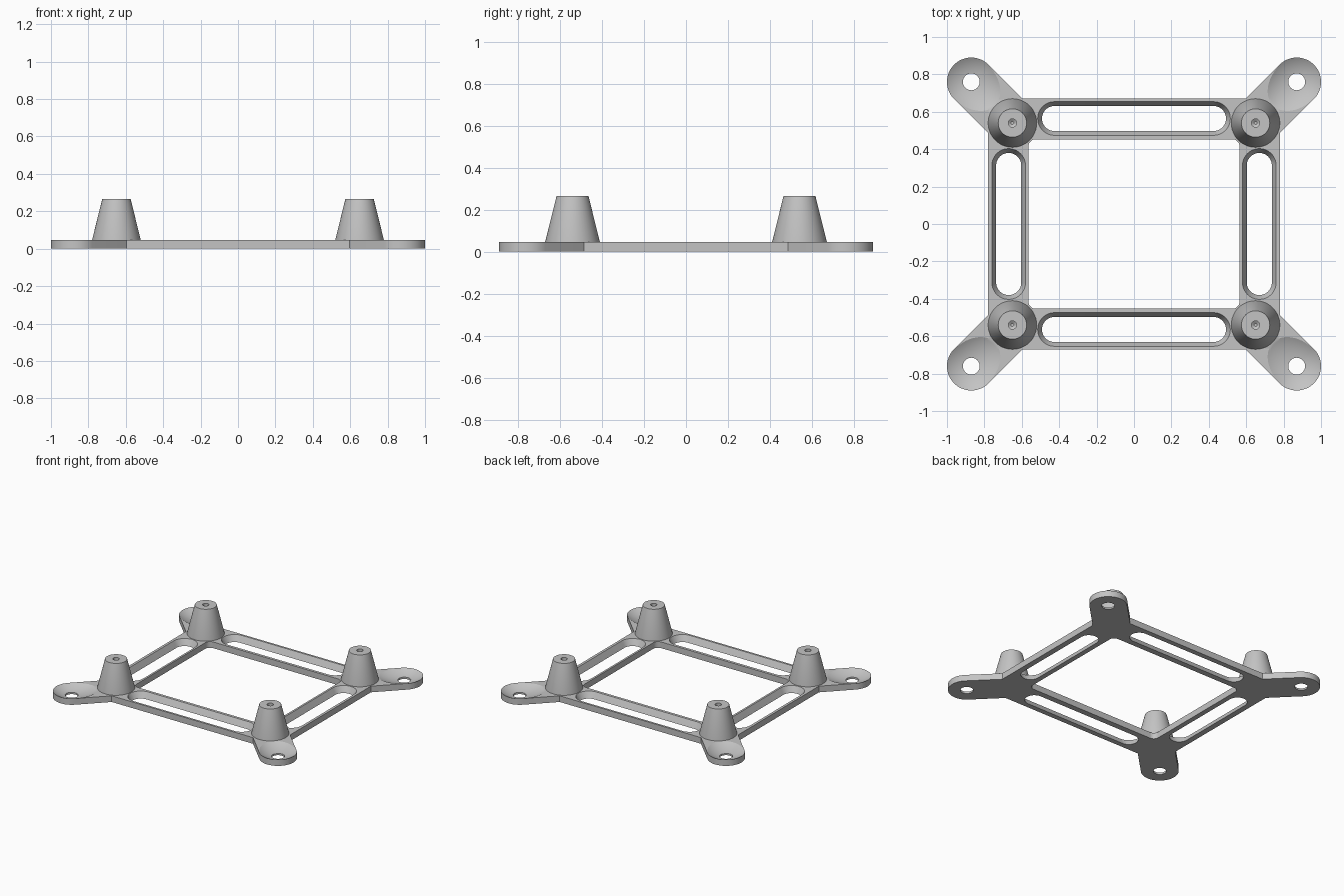
import bpy, bmesh, math
from mathutils import Matrix, Vector

cube = bpy.data.objects.get("Cube")
if cube:
    bpy.data.objects.remove(cube, do_unlink=True)

THICK = 0.047
POST = Vector((0.65, 0.54, 0))
HOLE = Vector((0.87, 0.76, 0))
CORNERS = [(1, 1), (-1, 1), (-1, -1), (1, -1)]

grey = bpy.data.materials.new("light_grey")
grey.use_nodes = True
grey.diffuse_color = (0.55, 0.55, 0.55, 1)
grey.node_tree.nodes["Principled BSDF"].inputs["Base Color"].default_value = grey.diffuse_color


def rounded(hx, hy, r, seg=12):
    """Rounded rectangle outline; also gives capsules and circles."""
    pts = []
    for q, (sx, sy) in enumerate(CORNERS):
        for i in range(seg + 1):
            a = (q + i / seg) * math.pi / 2
            p = Vector((sx * (hx - r) + r * math.cos(a), sy * (hy - r) + r * math.sin(a)))
            if not pts or (p - pts[-1]).length > 1e-5:
                pts.append(p)
    if (pts[0] - pts[-1]).length < 1e-5:
        pts.pop()
    return pts


def finish(bm, name, matrix):
    bmesh.ops.transform(bm, matrix=matrix, verts=bm.verts)
    bmesh.ops.recalc_face_normals(bm, faces=bm.faces)
    mesh = bpy.data.meshes.new(name)
    bm.to_mesh(mesh)
    bm.free()
    mesh.materials.append(grey)
    obj = bpy.data.objects.new(name, mesh)
    bpy.context.collection.objects.link(obj)
    return obj


def loft(name, sections, matrix=Matrix()):
    """Closed solid through a list of (outline, height) sections."""
    bm = bmesh.new()
    rings = [[bm.verts.new((p.x, p.y, z)) for p in pts] for pts, z in sections]
    for a, b in zip(rings, rings[1:]):
        for i in range(len(a)):
            j = (i + 1) % len(a)
            bm.faces.new((a[i], a[j], b[j], b[i]))
    bm.faces.new(rings[0][::-1])
    bm.faces.new(rings[-1])
    return finish(bm, name, matrix)


def circle(r):
    return rounded(r, r, r)


def activate(obj):
    bpy.ops.object.select_all(action="DESELECT")
    obj.select_set(True)
    bpy.context.view_layer.objects.active = obj


def combine(base, tool, operation):
    activate(base)
    mod = base.modifiers.new("combine", "BOOLEAN")
    mod.solver = "EXACT"
    mod.operation = operation
    mod.object = tool
    bpy.ops.object.modifier_apply(modifier=mod.name)
    bpy.data.objects.remove(tool, do_unlink=True)


def smooth(obj):
    activate(obj)
    bpy.ops.object.shade_smooth_by_angle(angle=math.radians(25))


# Square base frame
frame = loft("base_frame", [(rounded(0.78, 0.67, 0.005, 1), z) for z in (0, THICK)])

# Diagonal mounting ears
for sx, sy in CORNERS:
    mid = (POST + HOLE) / 2
    turn = Matrix.Rotation(math.atan2(sy, sx), 4, "Z")
    place = Matrix.Translation((mid.x * sx, mid.y * sy, 0)) @ turn
    half = (HOLE - POST).length / 2 + 0.13
    combine(frame, loft("ear", [(rounded(half, 0.13, 0.13), z) for z in (0, THICK)], place), "UNION")

# Central opening
combine(frame, loft("opening", [(rounded(0.565, 0.453, 0.04), z) for z in (-0.1, 0.1)]), "DIFFERENCE")

# Long tapered slots in the four rails
def slot(length, x, y, angle):
    sections = []
    for z in (-0.01, THICK + 0.01):
        t = z / THICK
        w = 0.067 + 0.023 * t
        sections.append((rounded(length + 0.023 * t, w, w), z))
    place = Matrix.Translation((x, y, 0)) @ Matrix.Rotation(angle, 4, "Z")
    combine(frame, loft("slot", sections, place), "DIFFERENCE")

for side in (-1, 1):
    slot(0.492, 0, 0.564 * side, 0)
    slot(0.38, 0.67 * side, 0, math.pi / 2)

# Dished ear tops with screw holes
DISH = 0.24
for sx, sy in CORNERS:
    spot = Matrix.Translation((HOLE.x * sx, HOLE.y * sy, 0))
    bm = bmesh.new()
    bmesh.ops.create_uvsphere(bm, u_segments=48, v_segments=48, radius=DISH)
    for v in bm.verts:
        v.co.z += DISH + 0.01
        if v.co.x < 0:
            v.co.x *= 1.4
    turn = Matrix.Rotation(math.atan2(sy, sx), 4, "Z")
    combine(frame, finish(bm, "dish", spot @ turn), "DIFFERENCE")
    combine(frame, loft("screw_hole", [(circle(0.045), z) for z in (-0.1, 0.1)], spot), "DIFFERENCE")
smooth(frame)

# Tapered standoff posts with blind pilot holes
for (sx, sy), label in zip(CORNERS, ("back_left", "back_right", "front_right", "front_left")):
    place = Matrix.Translation((POST.x * sx, POST.y * sy, 0))
    post = loft(label + "_post", [(circle(0.13), THICK - 0.002), (circle(0.13), THICK),
                                  (circle(0.076), 0.265), (circle(0.022), 0.265),
                                  (circle(0.022), 0.12), (circle(0.008), 0.11)], place)
    smooth(post)
